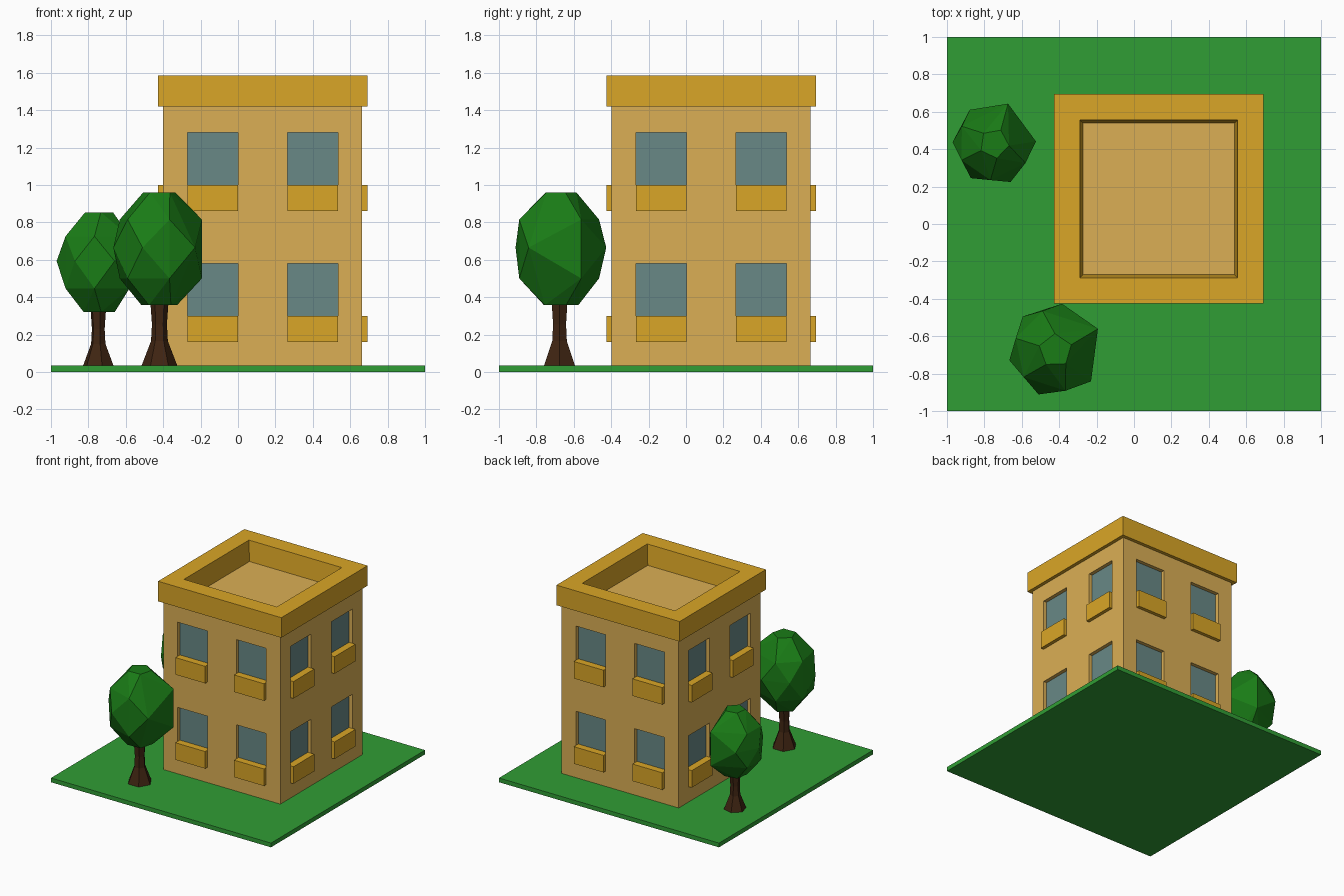
import bpy, bmesh
from math import radians, cos, sin
from mathutils import Matrix, Vector

if "Cube" in bpy.data.objects:
    bpy.data.objects.remove(bpy.data.objects["Cube"])


def material(name, rgb):
    m = bpy.data.materials.new(name)
    m.diffuse_color = (*rgb, 1)
    m.use_nodes = True
    m.node_tree.nodes["Principled BSDF"].inputs["Base Color"].default_value = m.diffuse_color
    return m


GRASS = material("grass", (0.03, 0.34, 0.035))
WALL = material("wall", (0.71, 0.43, 0.09))
GOLD = material("gold", (0.70, 0.38, 0.02))
GLASS = material("glass", (0.14, 0.25, 0.24))
LEAF = material("leaf", (0.01, 0.20, 0.008))
BARK = material("bark", (0.05, 0.018, 0.006))


def finish(name, bm, mat=None):
    bmesh.ops.recalc_face_normals(bm, faces=bm.faces)
    me = bpy.data.meshes.new(name)
    bm.to_mesh(me)
    bm.free()
    ob = bpy.data.objects.new(name, me)
    bpy.context.collection.objects.link(ob)
    if mat:
        me.materials.append(mat)
    return ob


def add_box(bm, lo, hi, turn=Matrix()):
    lo, hi = Vector(lo), Vector(hi)
    place = Matrix.Translation((lo + hi) / 2) @ Matrix.Diagonal((*(hi - lo), 1))
    bmesh.ops.create_cube(bm, size=1, matrix=turn @ place)


# ground slab
bm = bmesh.new()
add_box(bm, (-1, -1, 0), (1, 1, 0.035))
finish("ground", bm, GRASS)

# building body, centred on C
C = Matrix.Translation((0.132, 0.134, 0))
H = 0.532
bm = bmesh.new()
add_box(bm, (-H, -H, 0.035), (H, H, 1.42), C)
body = finish("building_body", bm, WALL)

# window recesses, panes and sill boxes repeated on four sides
cut, panes, boxes = bmesh.new(), bmesh.new(), bmesh.new()
for side in range(4):
    turn = C @ Matrix.Rotation(radians(90 * side), 4, 'Z')
    for x in (-0.267, 0.267):
        for z in (0.16, 0.86):
            a, b = x - 0.135, x + 0.135
            add_box(cut, (a, -H - 0.05, z), (b, -H + 0.04, z + 0.42), turn)
            add_box(panes, (a, -H + 0.03, z + 0.14), (b, -H + 0.04, z + 0.42), turn)
            add_box(boxes, (a, -H - 0.028, z), (b, -H + 0.04, z + 0.14), turn)
cutter = finish("window_cutter", cut)
cutter.hide_render = True
cutter.display_type = 'WIRE'
finish("window_panes", panes, GLASS)
finish("window_boxes", boxes, GOLD)
mod = body.modifiers.new("recesses", 'BOOLEAN')
mod.operation = 'DIFFERENCE'
mod.solver = 'EXACT'
mod.object = cutter

# parapet: square section swept round the roof, inner face slightly sloped
bm = bmesh.new()
section = [(0.56, 1.42), (0.56, 1.585), (0.422, 1.585), (0.405, 1.42)]
rings = [[bm.verts.new(C @ Vector((sx * r, sy * r, z)))
          for sx, sy in ((-1, -1), (1, -1), (1, 1), (-1, 1))] for r, z in section]
for i in range(4):
    p, q = rings[i], rings[(i + 1) % 4]
    for j in range(4):
        k = (j + 1) % 4
        bm.faces.new((p[j], p[k], q[k], q[j]))
finish("parapet", bm, GOLD)


def tree(name, x, y, scale, spin):
    place = (Matrix.Translation((x, y, 0.035)) @ Matrix.Rotation(radians(spin), 4, 'Z')
             @ Matrix.Scale(scale, 4))

    def ring(bm, angles, r, z):
        return [bm.verts.new(place @ Vector((r * cos(radians(a)), r * sin(radians(a)), z)))
                for a in angles]

    # flared six-sided trunk
    bm = bmesh.new()
    hexa = range(0, 360, 60)
    rows = [ring(bm, hexa, r, z) for r, z in
            ((0.095, 0), (0.045, 0.13), (0.04, 0.22), (0.05, 0.36))]
    for p, q in zip(rows, rows[1:]):
        for j in range(6):
            k = (j + 1) % 6
            bm.faces.new((p[j], p[k], q[k], q[j]))
    bm.faces.new(rows[0])
    bm.faces.new(rows[-1])
    finish(name + "_trunk", bm, BARK)

    # faceted crown: hull over five rings
    bm = bmesh.new()
    cap = range(20, 380, 72)
    shoulder = (27, 108, 163, 220, 284)
    ring(bm, cap, 0.10, 0.322)
    ring(bm, cap, 0.09, 0.925)
    for z in (0.465, 0.78):
        ring(bm, shoulder, 0.222, z)
        ring(bm, shoulder[:1], 0.255, z)
    ring(bm, (82, 134, 192, 249, 319), 0.252, 0.63)
    hull = bmesh.ops.convex_hull(bm, input=bm.verts)
    bmesh.ops.delete(bm, geom=list({g for g in hull["geom_interior"] + hull["geom_unused"]
                                    if isinstance(g, bmesh.types.BMVert)}), context='VERTS')
    finish(name + "_crown", bm, LEAF)


tree("front_tree", -0.42, -0.676, 1.0, 0)
tree("side_tree", -0.747, 0.43, 0.885, 44)
